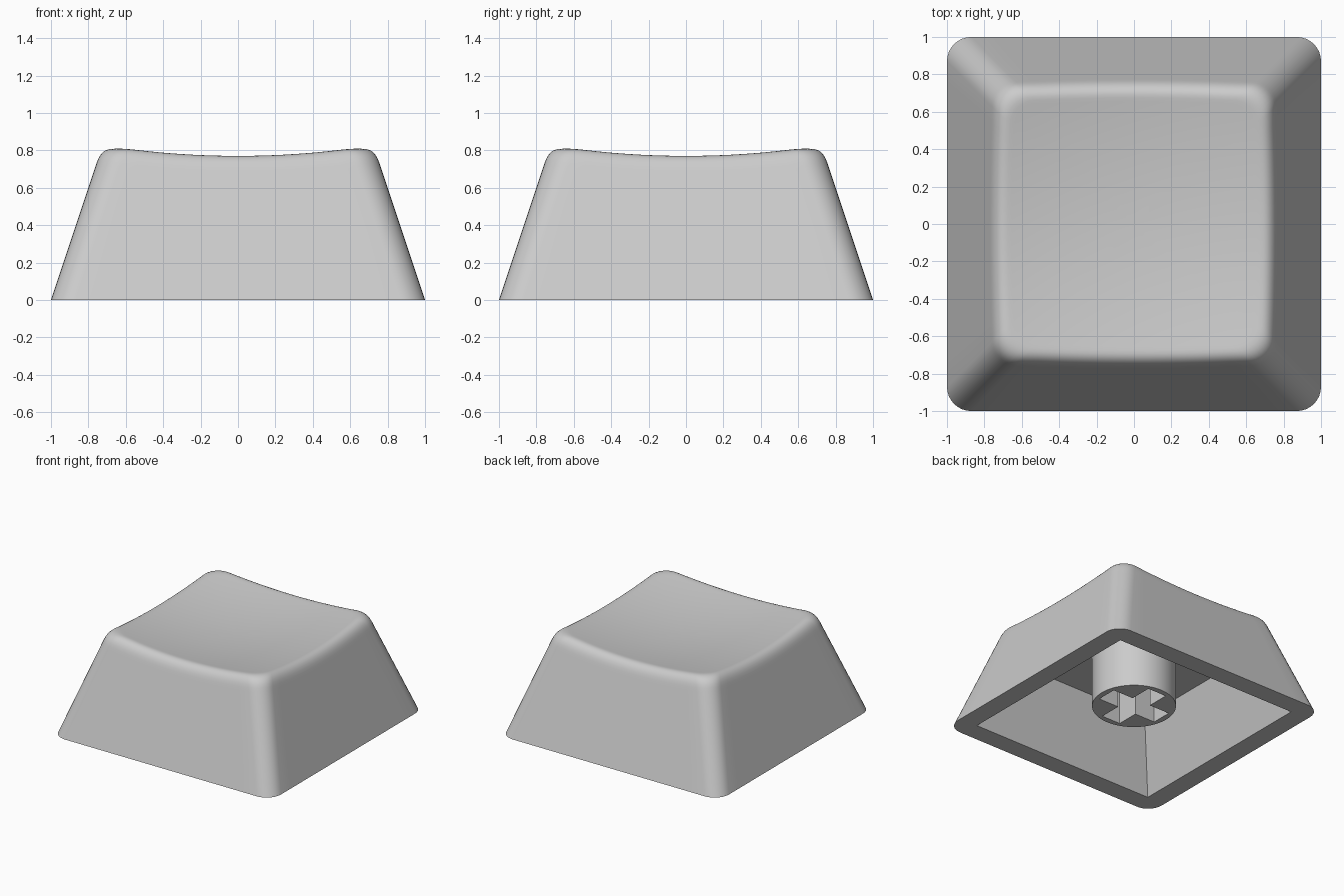
import bpy, bmesh, math
from mathutils import Vector

if "Cube" in bpy.data.objects:
    bpy.data.objects.remove(bpy.data.objects["Cube"])

SLOPE = 0.333      # inward lean of the walls per unit height
RADIUS = 0.13      # rounding of the vertical corners
CEILING = 0.548    # height of the cavity roof

grey = bpy.data.materials.new("light_grey_plastic")
grey.diffuse_color = (0.6, 0.6, 0.6, 1)
grey.use_nodes = True
grey.node_tree.nodes["Principled BSDF"].inputs["Base Color"].default_value = grey.diffuse_color


def make_object(name, bm):
    bmesh.ops.recalc_face_normals(bm, faces=bm.faces)
    mesh = bpy.data.meshes.new(name)
    bm.to_mesh(mesh)
    bm.free()
    mesh.materials.append(grey)
    obj = bpy.data.objects.new(name, mesh)
    bpy.context.collection.objects.link(obj)
    return obj


def activate(obj):
    bpy.ops.object.select_all(action='DESELECT')
    obj.select_set(True)
    bpy.context.view_layer.objects.active = obj


def cut(obj, cutter):
    mod = obj.modifiers.new("cut", 'BOOLEAN')
    mod.operation, mod.solver, mod.object = 'DIFFERENCE', 'EXACT', cutter
    activate(obj)
    bpy.ops.object.modifier_apply(modifier=mod.name)
    bpy.data.objects.remove(cutter)


def smooth(obj):
    activate(obj)
    bpy.ops.object.shade_smooth_by_angle(angle=math.radians(30))


def prism(name, lower, upper, z0, z1):
    """Closed solid between two matching outlines."""
    bm = bmesh.new()
    a = [bm.verts.new((x, y, z0)) for x, y in lower]
    b = [bm.verts.new((x, y, z1)) for x, y in upper]
    bm.faces.new(a)
    bm.faces.new(b)
    for i in range(len(a)):
        j = (i + 1) % len(a)
        bm.faces.new((a[i], a[j], b[j], b[i]))
    return make_object(name, bm)


def dish(x, y):
    """Height of the shallow bowl on top."""
    return 0.717 + 0.115 * (x * x + y * y)


# Rounded square outline: core position (-1..1) and outward normal per point
outline = []
ARC, SIDE = 8, 14
for q in range(4):
    ca, sa = round(math.cos(q * math.pi / 2)), round(math.sin(q * math.pi / 2))
    local = [(1, -1 + 2 * k / SIDE, 1, 0) for k in range(1, SIDE)]
    local += [(1, 1, math.cos(k / ARC * math.pi / 2), math.sin(k / ARC * math.pi / 2))
              for k in range(ARC + 1)]
    for fx, fy, nx, ny in local:
        outline.append((fx * ca - fy * sa, fx * sa + fy * ca,
                        nx * ca - ny * sa, nx * sa + ny * ca))


def at(p, inset):
    core = 1 - inset - RADIUS
    return core * p[0] + RADIUS * p[2], core * p[1] + RADIUS * p[3]


def column(p):
    """Points from the base, up the wall, over the rounded rim, to the centre."""
    z = 0.8
    for _ in range(8):
        z = dish(*at(p, SLOPE * z))
    wall = lambda h: Vector((*at(p, SLOPE * h), h))
    edge, start = wall(z), wall(z - 0.085)
    x, y = at(p, SLOPE * z + 0.065)
    end = Vector((x, y, dish(x, y)))
    pts = [wall(0), wall(0.35), wall(z - 0.11)]
    for k in range(8):
        t = k / 7
        pts.append(start * (1 - t) ** 2 + edge * 2 * t * (1 - t) + end * t * t)
    for s in (0.97, 0.85, 0.7, 0.55, 0.4, 0.25, 0.12):
        pts.append(Vector((x * s, y * s, dish(x * s, y * s))))
    return pts


# Cap body
bm = bmesh.new()
columns = [[bm.verts.new(v) for v in column(p)] for p in outline]
centre = bm.verts.new((0, 0, dish(0, 0)))
for i, a in enumerate(columns):
    b = columns[(i + 1) % len(columns)]
    for k in range(len(a) - 1):
        bm.faces.new((a[k], b[k], b[k + 1], a[k + 1]))
    bm.faces.new((a[-1], b[-1], centre))
bm.faces.new([c[0] for c in columns])
cap = make_object("cap_shell", bm)

# Tapered square cavity underneath
square = lambda h: [(h, h), (-h, h), (-h, -h), (h, -h)]
low = -0.1
cavity = prism("cavity_cutter", square(0.84 - SLOPE * low),
               square(0.84 - SLOPE * CEILING), low, CEILING)
cut(cap, cavity)
smooth(cap)

# Round stem with a cross-shaped socket
circle = [(0.316 * math.cos(k * math.pi / 32), 0.316 * math.sin(k * math.pi / 32))
          for k in range(64)]
stem = prism("stem", circle, circle, 0.11, CEILING + 0.02)
L, W = 0.27, 0.085
cross = []
for q in range(4):
    ca, sa = round(math.cos(q * math.pi / 2)), round(math.sin(q * math.pi / 2))
    cross += [(x * ca - y * sa, x * sa + y * ca) for x, y in ((L, -W), (L, W), (W, W))]
cut(stem, prism("socket_cutter", cross, cross, 0.0, CEILING - 0.01))
smooth(stem)
